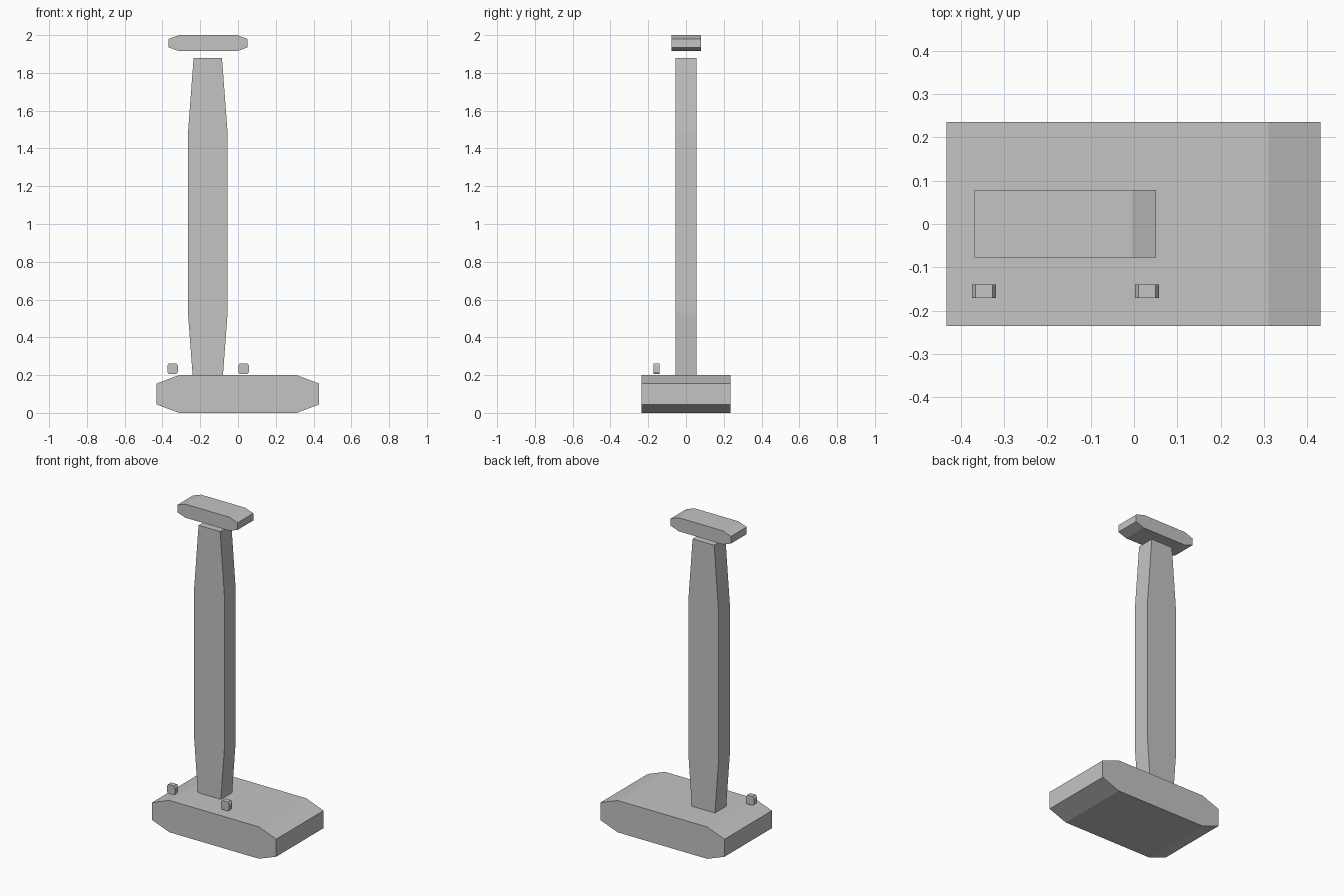
import bpy

if "Cube" in bpy.data.objects:
    bpy.data.objects.remove(bpy.data.objects["Cube"])

grey = bpy.data.materials.new("light_grey")
grey.diffuse_color = (0.55, 0.55, 0.55, 1)
grey.use_nodes = True
grey.node_tree.nodes["Principled BSDF"].inputs["Base Color"].default_value = grey.diffuse_color


def chamfered_block(name, x0, x1, y0, y1, z0, z1, cx, cz):
    """Block with an eight-sided front profile, extruded along y."""
    profile = [(x0 + cx, z0), (x1 - cx, z0), (x1, z0 + cz), (x1, z1 - cz),
               (x1 - cx, z1), (x0 + cx, z1), (x0, z1 - cz), (x0, z0 + cz)]
    n = len(profile)
    verts = [(x, y, z) for y in (y0, y1) for x, z in profile]
    faces = [tuple(range(n)), tuple(reversed(range(n, 2 * n)))]
    faces += [(i, i + n, (i + 1) % n + n, (i + 1) % n) for i in range(n)]
    mesh = bpy.data.meshes.new(name)
    mesh.from_pydata(verts, [], faces)
    mesh.materials.append(grey)
    obj = bpy.data.objects.new(name, mesh)
    bpy.context.collection.objects.link(obj)
    return obj


# Wide foot
chamfered_block("base", -0.432, 0.43, -0.235, 0.235, 0.0, 0.2, 0.12, 0.045)
# Tapered post, sunk into the foot
chamfered_block("column", -0.265, -0.055, -0.056, 0.056, 0.13, 1.88, 0.03, 0.4)
# Floating top plate
chamfered_block("cap", -0.368, 0.051, -0.077, 0.079, 1.915, 2.0, 0.056, 0.02)
# Two small knobs hovering over the front of the foot
for side, x in (("left", -0.346), ("right", 0.03)):
    chamfered_block(side + "_knob", x - 0.028, x + 0.028, -0.171, -0.14,
                    0.205, 0.262, 0.008, 0.012)
